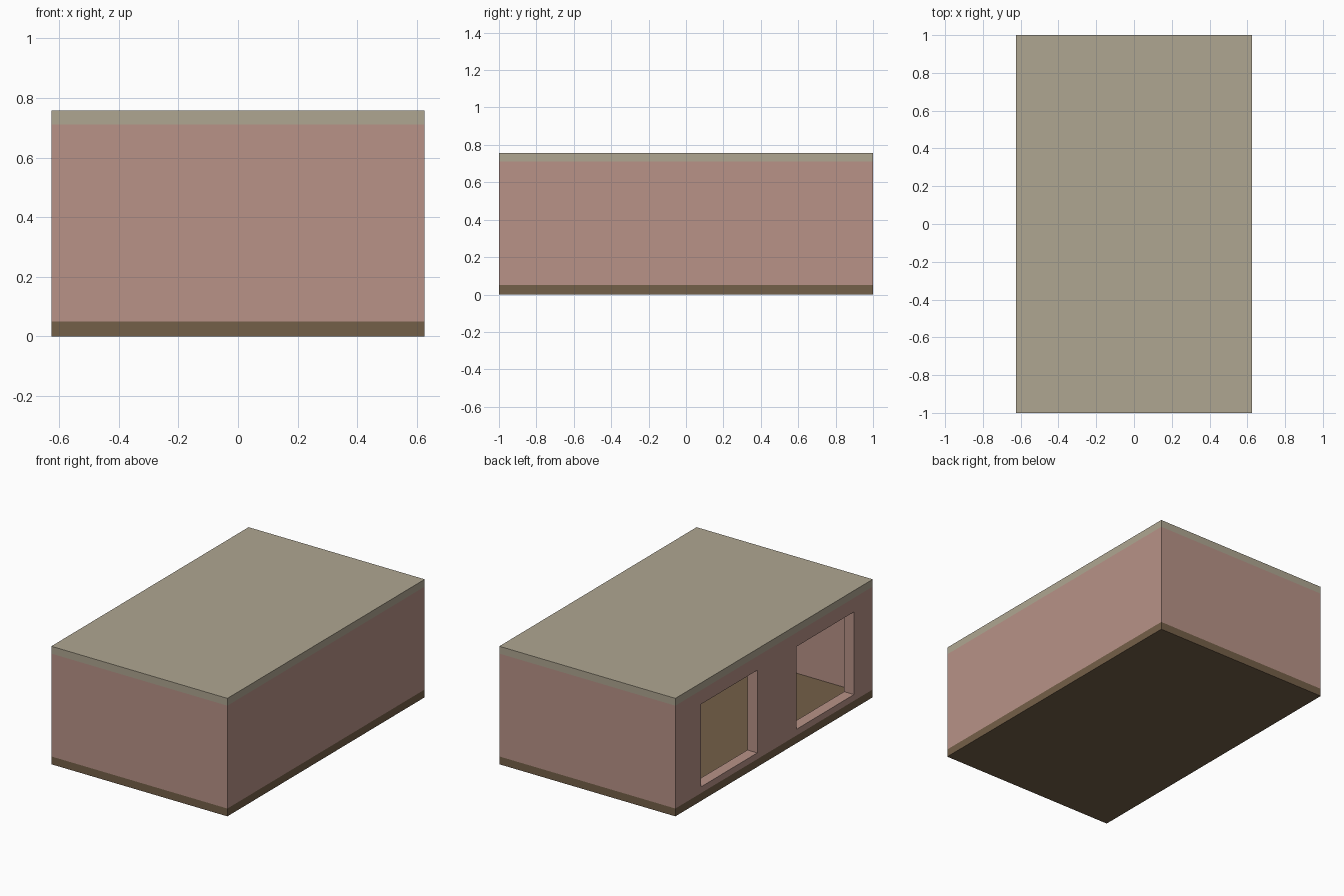
import bpy, bmesh

if "Cube" in bpy.data.objects:
    bpy.data.objects.remove(bpy.data.objects["Cube"])

HX, HY = 0.625, 1.0          # half footprint
Z_FLOOR, Z_ROOF, Z_TOP = 0.05, 0.71, 0.757
WALL = 0.07


def material(name, rgb):
    m = bpy.data.materials.new(name)
    m.diffuse_color = (*rgb, 1.0)
    m.use_nodes = True
    m.node_tree.nodes["Principled BSDF"].inputs["Base Color"].default_value = m.diffuse_color
    return m


def finish(name, bm, mat):
    me = bpy.data.meshes.new(name)
    bm.to_mesh(me)
    bm.free()
    me.materials.append(mat)
    ob = bpy.data.objects.new(name, me)
    bpy.context.collection.objects.link(ob)
    return ob


def box(name, lo, hi, mat):
    bm = bmesh.new()
    bmesh.ops.create_cube(bm, size=1.0)
    for v in bm.verts:
        v.co = [lo[i] if v.co[i] < 0 else hi[i] for i in range(3)]
    return finish(name, bm, mat)


pink = material("plaster", (0.48, 0.29, 0.245))
stone = material("roof_stone", (0.43, 0.38, 0.285))
brown = material("floor_wood", (0.175, 0.115, 0.065))

# Floor and roof slabs
box("floor_slab", (-HX, -HY, 0), (HX, HY, Z_FLOOR), brown)
box("roof_slab", (-HX, -HY, Z_ROOF), (HX, HY, Z_TOP), stone)

# Wall shell: a sheet wrapped around the footprint, thickened inward
outline = [(HX, 0.2), "panel", (HX, HY), (-HX, HY),
           (-HX, 0.74), "window", (-HX, 0.17),
           (-HX, -0.23), "window", (-HX, -0.81),
           (-HX, -HY), (HX, -HY)]
points, gaps = [], {}
for item in outline:
    if isinstance(item, str):
        gaps[len(points) - 1] = item
    else:
        points.append(item)

levels = [Z_FLOOR, 0.09, 0.62, Z_ROOF]
bm = bmesh.new()
cols = [[bm.verts.new((x, y, z)) for z in levels] for x, y in points]
for i, a in enumerate(cols):
    b = cols[(i + 1) % len(cols)]
    gap = gaps.get(i)
    for j in range(3):
        if gap == "panel" or (gap == "window" and j == 1):
            continue
        bm.faces.new((a[j], b[j], b[j + 1], a[j + 1]))
walls = finish("walls", bm, pink)
mod = walls.modifiers.new("thickness", "SOLIDIFY")
mod.thickness = WALL
mod.offset = -1
mod.use_even_offset = True

# Flush panel closing the right side towards the back
box("side_panel", (HX - WALL, 0.2, Z_FLOOR), (HX, HY - WALL, Z_ROOF), pink)
